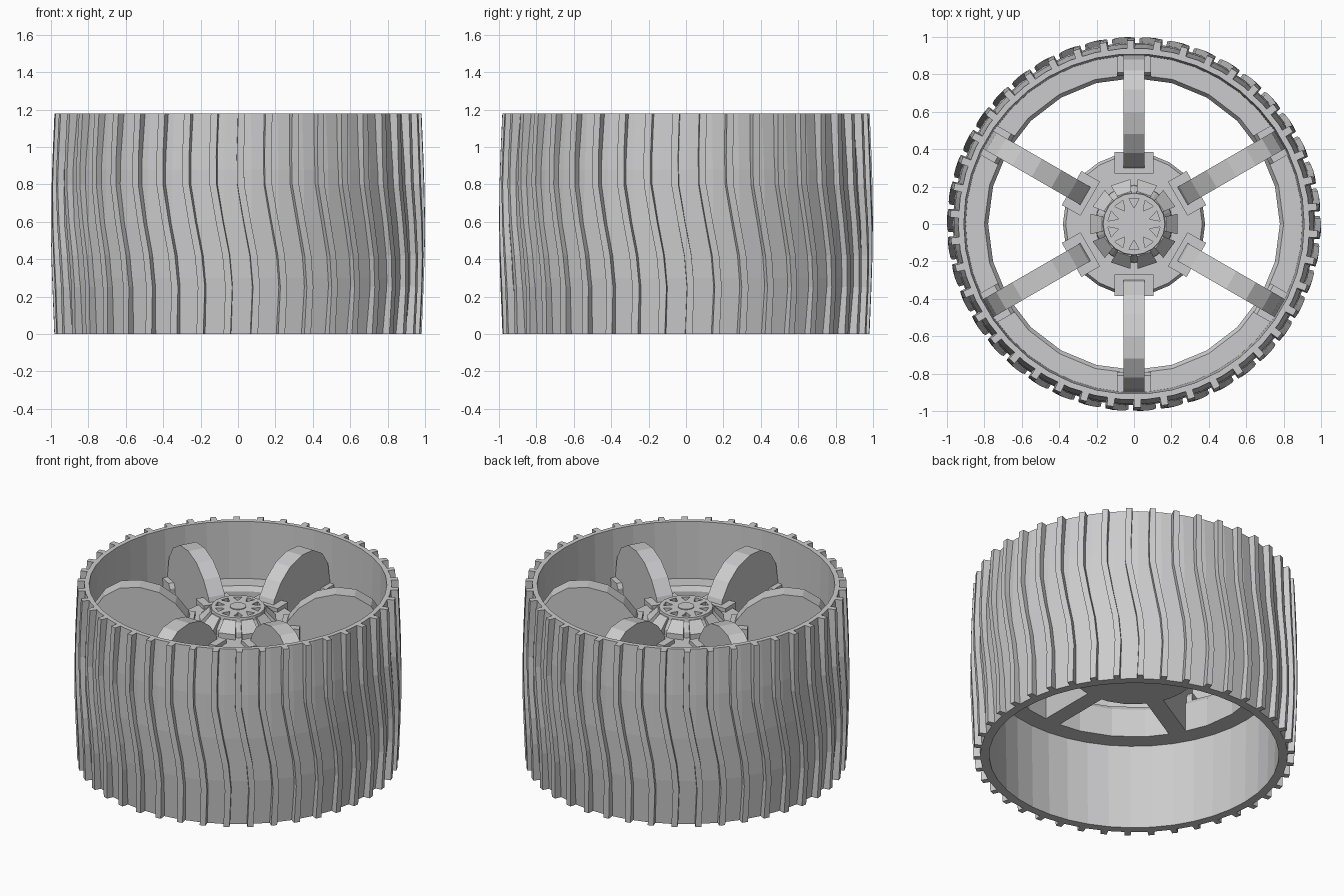
import bpy, bmesh, math
from mathutils import Vector, Matrix

if "Cube" in bpy.data.objects:
    bpy.data.objects.remove(bpy.data.objects["Cube"])

grey = bpy.data.materials.new("wheel grey")
grey.diffuse_color = (0.6, 0.6, 0.61, 1)
grey.use_nodes = True
grey.node_tree.nodes["Principled BSDF"].inputs["Base Color"].default_value = grey.diffuse_color


def finish(name, bm):
    bmesh.ops.recalc_face_normals(bm, faces=bm.faces)
    me = bpy.data.meshes.new(name)
    bm.to_mesh(me)
    bm.free()
    me.materials.append(grey)
    ob = bpy.data.objects.new(name, me)
    bpy.context.collection.objects.link(ob)
    return ob


def loft(bm, sections, ring=False):
    """Skin equal-length loops of points; cap the ends unless ring."""
    loops = [[bm.verts.new(p) for p in s] for s in sections]
    n, m = len(loops), len(loops[0])
    for i in range(n if ring else n - 1):
        a, b = loops[i], loops[(i + 1) % n]
        for j in range(m):
            k = (j + 1) % m
            bm.faces.new((a[j], a[k], b[k], b[j]))
    if not ring:
        bm.faces.new(loops[0])
        bm.faces.new(loops[-1])


def polar(r, a, z):
    return Vector((r * math.cos(a), r * math.sin(a), z))


def revolve(name, profile, sides):
    """Closed (r, z) profile turned into a ring."""
    bm = bmesh.new()
    loft(bm, [[polar(r, math.tau * i / sides, z) for r, z in profile]
              for i in range(sides)], ring=True)
    return finish(name, bm)


def stack(name, profile, sides):
    """Solid made of stacked circles (r, z)."""
    bm = bmesh.new()
    loft(bm, [[polar(r, math.tau * i / sides, z) for i in range(sides)]
              for r, z in profile])
    return finish(name, bm)


def plate(bm, profile, width, angle):
    """(r, z) outline extruded sideways, then turned about the axle."""
    rot = Matrix.Rotation(angle, 3, 'Z')
    loft(bm, [[rot @ Vector((r, s * width / 2, z)) for r, z in profile]
              for s in (-1, 1)])


H = 1.18

# tyre shell with slightly bulging outside
revolve("tyre", [(0.94, 0), (0.963, 0.3), (0.97, 0.59), (0.963, 0.88), (0.94, H),
                 (0.91, H), (0.90, 0.8), (0.895, 0.58), (0.885, 0)], 42)

# wavy tread bars: (height, angle shift, outer radius)
path = [(0, 0.035, 0.982), (0.25, 0.045, 0.992), (0.42, 0.03, 0.998), (0.6, -0.005, 1.0),
        (0.8, -0.04, 0.997), (0.95, -0.042, 0.992), (H, -0.035, 0.982)]
bm = bmesh.new()
N = 42
for i in range(N):
    a0 = -math.pi / 2 + 0.055 + math.tau * i / N
    sections = []
    for z, shift, r in path:
        a, inner = a0 + shift, r - 0.055
        sections.append([polar(inner, a - 0.021, z), polar(r, a - 0.019, z),
                         polar(r, a + 0.019, z), polar(inner, a + 0.021, z)])
    loft(bm, sections)
finish("tread_bars", bm)

# inner rim ring that carries the spokes
revolve("rim_ring", [(0.78, 0.58), (0.91, 0.58), (0.91, 0.80), (0.80, 0.80), (0.78, 0.77)], 24)

# arched spokes, with a socket block at each end
arch = [(0.28, 0.58), (0.28, 0.88), (0.31, 0.97), (0.38, 1.06), (0.48, 1.13), (0.6, 1.16),
        (0.72, 1.15), (0.82, 1.09), (0.88, 1.0), (0.90, 0.88), (0.90, 0.58)]
rim_block = [(0.79, 0.60), (0.79, 0.83), (0.81, 0.86), (0.905, 0.86), (0.905, 0.60)]
hub_block = [(0.27, 0.60), (0.27, 0.94), (0.385, 0.94), (0.385, 0.60)]
spokes, sockets = bmesh.new(), bmesh.new()
for i in range(6):
    a = math.radians(30 + 60 * i)
    plate(spokes, arch, 0.11, a)
    plate(sockets, rim_block, 0.18, a)
    plate(sockets, hub_block, 0.21, a)
finish("spokes", spokes)
finish("spoke_sockets", sockets)

# hub drum
stack("hub", [(0.38, 0.58), (0.38, 0.89), (0.365, 0.915)], 24)

# hub cap with triangular pockets
cap = stack("hub_cap", [(0.21, 0.88), (0.205, 0.95), (0.17, 1.0), (0.165, 1.03)], 20)
bm = bmesh.new()
for i in range(10):
    a = math.tau * (i + 0.5) / 10
    loft(bm, [[polar(0.085, a, z), polar(0.14, a + 0.2, z), polar(0.14, a - 0.2, z)]
              for z in (0.99, 1.06)])
cutter = finish("pocket_cutter", bm)
cutter.hide_render = True
cutter.hide_viewport = True
mod = cap.modifiers.new("pockets", 'BOOLEAN')
mod.operation = 'DIFFERENCE'
mod.solver = 'EXACT'
mod.object = cutter

# centre button
stack("centre_button", [(0.05, 1.0), (0.05, 1.035)], 16)

# wedge teeth around the cap
bm = bmesh.new()
for i in range(10):
    a = math.tau * i / 10
    sections = []
    for s in (-1, 1):
        t = a + s * 0.23
        sections.append([polar(0.15, t, 0.88), polar(0.24, t, 0.88), polar(0.24, t, 0.95),
                         polar(0.175, t, 1.015), polar(0.15, t, 1.015)])
    loft(bm, sections)
finish("hub_teeth", bm)
